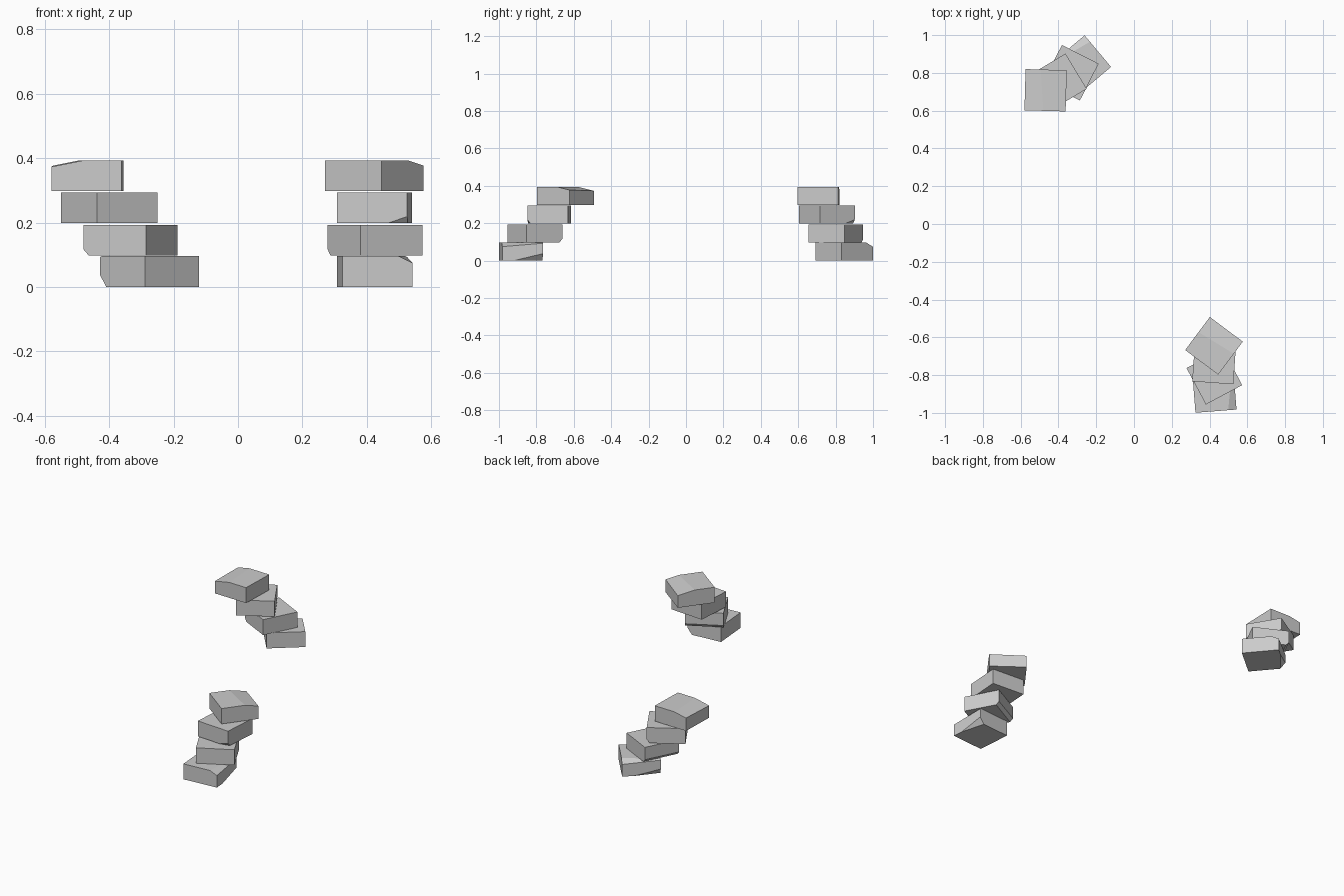
import bpy, bmesh, math
from mathutils import Vector, Matrix

if "Cube" in bpy.data.objects:
    bpy.data.objects.remove(bpy.data.objects["Cube"])

S = 0.109    # half width of a stone
H = 0.0955   # stone height

# Chipped corners of each course: planes through three points, chipped side facing +y
CHIPS = [
    [((S, S - .044, H), (S, S, H - .021), (-S, S, H - .003)),
     ((-S, S - .03, 0), (-S, S, .037), (-S + .155, S, 0))],
    [((S, S - .018, 0), (S, S, .019), (-S, S, .02))],
    [((-S, S - .018, 0), (-S, S, .021), (-S + .06, S, 0))],
    [((S, S - .08, H), (S, S, H - .016), (-S, S, H - .02))],
]
LEVELS = [0, .0975, .198, .2975]


def stone(name, course, x, y, angle, turn):
    bm = bmesh.new()
    bmesh.ops.create_cube(bm, size=1, matrix=Matrix.Translation((0, 0, H / 2))
                          @ Matrix.Diagonal((2 * S, 2 * S, H, 1)))
    # slice off the chips and cap the cuts
    for pts in CHIPS[course]:
        a, b, c = map(Vector, pts)
        n = (b - a).cross(c - a).normalized()
        if n.dot(a - Vector((0, 0, H / 2))) < 0:
            n = -n
        bmesh.ops.bisect_plane(bm, geom=bm.verts[:] + bm.edges[:] + bm.faces[:],
                               dist=1e-6, plane_co=a, plane_no=n, clear_outer=True)
        rim = [e for e in bm.edges if e.is_boundary]
        bmesh.ops.holes_fill(bm, edges=rim, sides=0)
    bmesh.ops.recalc_face_normals(bm, faces=bm.faces)
    bm.transform(Matrix.Rotation(math.radians(turn), 4, 'Z'))
    me = bpy.data.meshes.new(name)
    bm.to_mesh(me)
    bm.free()
    ob = bpy.data.objects.new(name, me)
    ob.location = (x, y, LEVELS[course])
    ob.rotation_euler.z = math.radians(angle)
    bpy.context.collection.objects.link(ob)


# Two leaning stacks: x, y, rotation, side that carries the chips
STACKS = {
    "back_stack": [(-.275, .845, 40, 0), (-.334, .801, -27, 90),
                   (-.400, .753, 31, -90), (-.468, .708, -1.6, 90)],
    "front_stack": [(.4255, -.882, 4.5, -90), (.4255, -.808, 28, 0),
                    (.4245, -.732, -4, 180), (.4235, -.645, -36.7, 0)],
}
for label, rows in STACKS.items():
    for i, (x, y, ang, turn) in enumerate(rows):
        stone(f"{label}_stone_{i + 1}", i, x, y, ang, turn)
